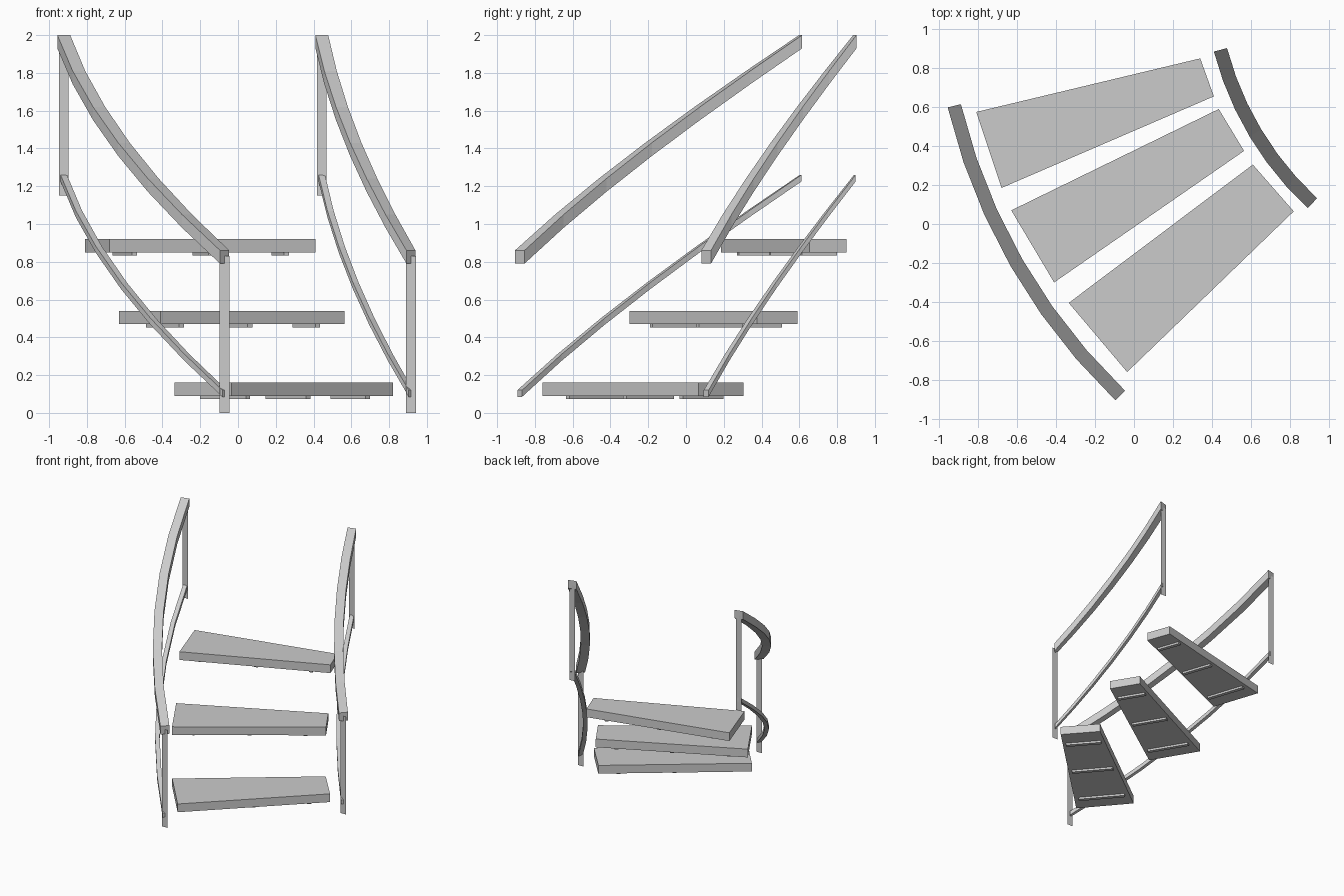
import bpy, bmesh
from math import radians, sin, cos
from mathutils import Vector

if "Cube" in bpy.data.objects:
    bpy.data.objects.remove(bpy.data.objects["Cube"])

GREY = (0.6, 0.6, 0.6, 1)
mat = bpy.data.materials.new("plain grey")
mat.use_nodes = True
mat.diffuse_color = GREY
mat.node_tree.nodes["Principled BSDF"].inputs["Base Color"].default_value = GREY

CENTRE = Vector((2.03, 1.31, 0))   # axis the stair turns around
RISE = 1.14
SEGMENTS = 6


def finish(name, bm):
    mesh = bpy.data.meshes.new(name)
    bm.to_mesh(mesh)
    bm.free()
    mesh.materials.append(mat)
    bpy.context.collection.objects.link(bpy.data.objects.new(name, mesh))


def slab(name, outline, bottom, top):
    """Vertical prism over a flat outline."""
    bm = bmesh.new()
    face = bm.faces.new([bm.verts.new((p[0], p[1], bottom)) for p in outline])
    side = bmesh.ops.extrude_face_region(bm, geom=[face])["geom"]
    verts = [v for v in side if isinstance(v, bmesh.types.BMVert)]
    bmesh.ops.translate(bm, verts=verts, vec=(0, 0, top - bottom))
    bmesh.ops.recalc_face_normals(bm, faces=bm.faces)
    finish(name, bm)


def rail(name, radius, start, end, top, size):
    """Square bar climbing along an arc, with upright ends."""
    bm = bmesh.new()
    rings = []
    for i in range(SEGMENTS + 1):
        t = i / SEGMENTS
        a = radians(start + (end - start) * t)
        out = Vector((-cos(a), -sin(a), 0))
        z = top + RISE * t
        ring = []
        for dr, dz in ((-.5, 0), (.5, 0), (.5, -1), (-.5, -1)):
            p = CENTRE + out * (radius + dr * size)
            ring.append(bm.verts.new((p.x, p.y, z + dz * size)))
        rings.append(ring)
    for a, b in zip(rings, rings[1:]):
        for j in range(4):
            k = (j + 1) % 4
            bm.faces.new((a[j], a[k], b[k], b[j]))
    bm.faces.new(rings[0])
    bm.faces.new(rings[-1])
    bmesh.ops.recalc_face_normals(bm, faces=bm.faces)
    finish(name, bm)


def post(name, x, y, bottom, top):
    """Flat upright strip facing the front."""
    bm = bmesh.new()
    w = 0.026
    bm.faces.new([bm.verts.new(p) for p in (
        (x - w, y, bottom), (x + w, y, bottom), (x + w, y, top), (x - w, y, top))])
    finish(name, bm)


# Handrails, lower rails and end posts on both sides
for side, radius, start, end in (("right", 3.035, 46.2, 13.4), ("left", 1.64, 47.2, 14.7)):
    rail(side + "_handrail", radius, start, end, 0.86, 0.07)
    rail(side + "_lower_rail", radius, start, end, 0.12, 0.035)
    for place, angle, low, high in (("front", start, 0, 0.83), ("back", end, 1.15, 1.96)):
        a = radians(angle)
        post(f"{side}_{place}_post", CENTRE.x - radius * cos(a),
             CENTRE.y - radius * sin(a), low, high)

# Wedge treads: outer front, inner front, inner back, outer back corners
treads = (
    ("lower", 0.09, ((-.035, -.76), (.82, .065), (.61, .305), (-.335, -.405))),
    ("middle", 0.47, ((-.41, -.30), (.565, .375), (.435, .59), (-.63, .07))),
    ("upper", 0.85, ((-.68, .185), (.41, .655), (.34, .85), (-.81, .575))),
)
for name, z, corners in treads:
    slab(name + "_tread", corners, z, z + 0.07)
    of, nf, nb, ob = (Vector(c) for c in corners)
    along = ((nf + nb) - (of + ob)).normalized() * 0.015
    # Cross battens under the tread
    for i, t in enumerate((0.13, 0.5, 0.865)):
        f, b = of.lerp(nf, t), ob.lerp(nb, t)
        p, q = f.lerp(b, 0.08), f.lerp(b, 0.92)
        slab(f"{name}_batten_{i + 1}", (p - along, p + along, q + along, q - along),
             z - 0.017, z)
